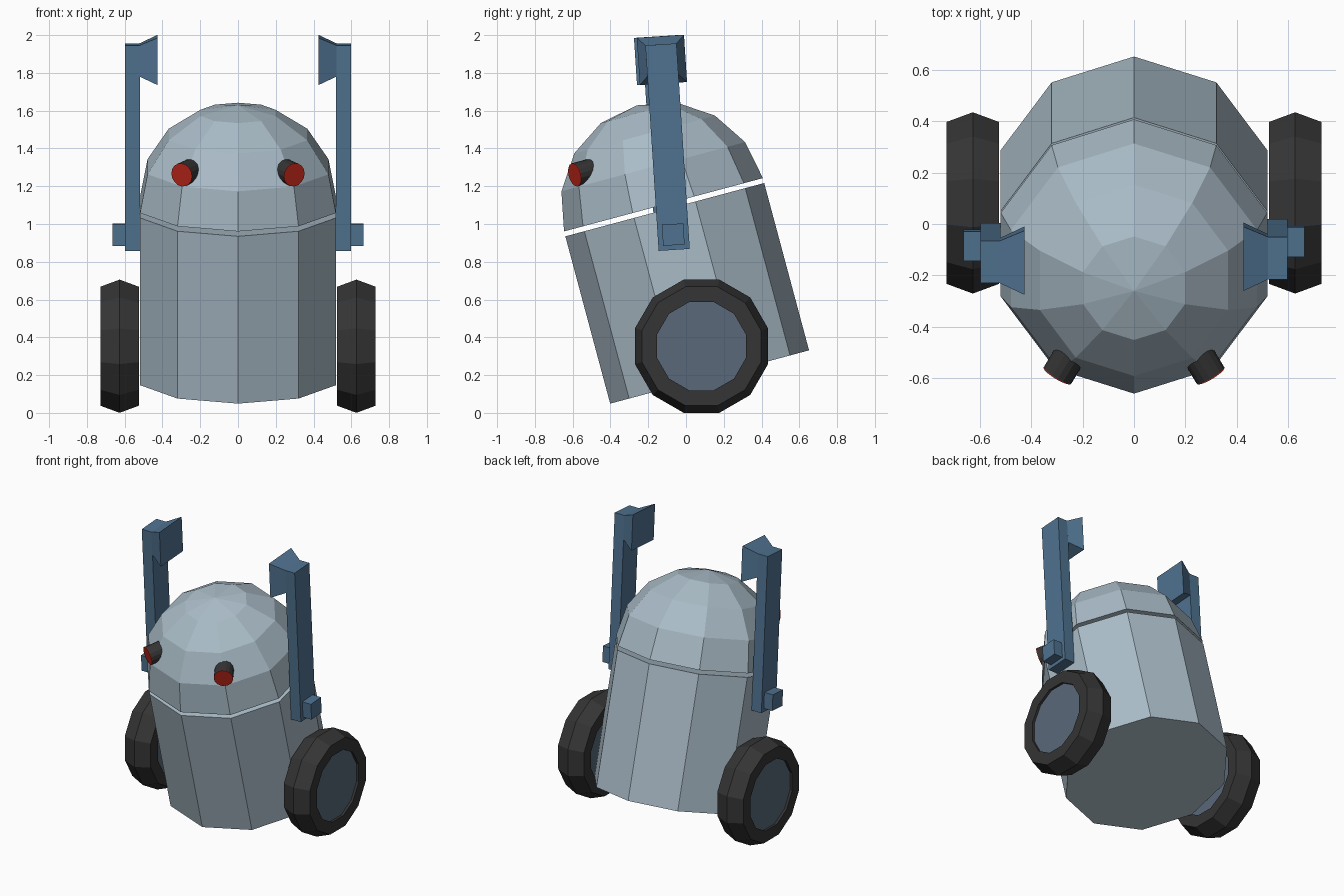
import bpy, bmesh
from math import sin, cos, pi, radians
from mathutils import Matrix, Vector

if "Cube" in bpy.data.objects:
    bpy.data.objects.remove(bpy.data.objects["Cube"])


def material(name, rgb):
    m = bpy.data.materials.new(name)
    m.diffuse_color = (*rgb, 1)
    m.use_nodes = True
    m.node_tree.nodes["Principled BSDF"].inputs["Base Color"].default_value = m.diffuse_color
    return m


SHELL = material("shell", (0.40, 0.50, 0.57))
BLUE = material("arm_blue", (0.08, 0.17, 0.28))
RUBBER = material("rubber", (0.035, 0.035, 0.035))
HUB = material("hub", (0.10, 0.14, 0.19))
RED = material("lens_red", (0.50, 0.02, 0.01))


def finish(name, bm, mat, matrix):
    bmesh.ops.transform(bm, matrix=matrix, verts=bm.verts)
    bmesh.ops.remove_doubles(bm, verts=bm.verts, dist=1e-5)
    bmesh.ops.recalc_face_normals(bm, faces=bm.faces)
    me = bpy.data.meshes.new(name)
    bm.to_mesh(me)
    bm.free()
    me.materials.append(mat)
    ob = bpy.data.objects.new(name, me)
    bpy.context.collection.objects.link(ob)
    return ob


def lathe(name, profile, n, mat, matrix, phase=0.0, ring=False):
    """Revolve (radius, height) points round z; capped, or a closed ring."""
    bm = bmesh.new()
    rows = [[bm.verts.new((r * cos(phase + 2 * pi * i / n), r * sin(phase + 2 * pi * i / n), z))
             for i in range(n)] for r, z in profile]
    pairs = list(zip(rows, rows[1:]))
    if ring:
        pairs.append((rows[-1], rows[0]))
    else:
        for row, (r, _) in ((rows[0], profile[0]), (rows[-1], profile[-1])):
            if r > 0:
                bm.faces.new(row)
    for a, b in pairs:
        for i in range(n):
            j = (i + 1) % n
            bm.faces.new((a[i], a[j], b[j], b[i]))
    return finish(name, bm, mat, matrix)


def box(name, lo, hi, mat, matrix):
    lo, hi = Vector(lo), Vector(hi)
    bm = bmesh.new()
    bmesh.ops.create_cube(bm, size=1)
    fit = Matrix.Translation((lo + hi) / 2) @ Matrix.Diagonal((*(hi - lo), 1))
    return finish(name, bm, mat, matrix @ fit)


# Leaning ten-sided body and dome
lean = Matrix.Translation((0, 0.125, 0.19)) @ Matrix.Rotation(radians(15), 4, 'X')
R, H, GAP = 0.545, 0.917, 0.027
lathe("body", [(R, 0), (R, H)], 10, SHELL, lean, pi / 2)
dome = lean @ Matrix.Translation((0, 0, H + GAP))
lathe("dome", [(R * cos(k * pi / 8), R * sin(k * pi / 8)) if k < 4 else (0, R)
               for k in range(5)], 10, SHELL, dome, pi / 2)

for s, side in ((-1, "left"), (1, "right")):
    # Eyes: local z points outward from the dome
    front = dome.inverted() @ Vector((s * 0.298, -0.59, 1.26))
    eye = (dome @ Matrix.Translation(front) @ Matrix.Rotation(s * radians(30), 4, 'Z')
           @ Matrix.Rotation(radians(90), 4, 'X'))
    barrel = lathe(side + "_eye_barrel", [(0.063, -0.15), (0.063, -0.004)], 16, RUBBER, eye)
    lathe(side + "_eye_lens", [(0.063, -0.004), (0.063, 0)], 16, RED, eye)

    # Wheels with recessed hubs
    axle = Matrix.Translation((s * 0.627, 0.082, 0.353)) @ Matrix.Rotation(s * pi / 2, 4, 'Y')
    lathe(side + "_tyre", [(0.243, -0.102), (0.326, -0.102), (0.365, 0), (0.326, 0.102),
                           (0.243, 0.102)], 12, RUBBER, axle, pi / 12, ring=True)
    lathe(side + "_hub", [(0.243, -0.085), (0.243, 0.085)], 12, HUB, axle, pi / 12)

    # Arms: bar, outer knob, flared pad facing inward
    arm = (Matrix.Translation((0, -0.0625 - (0.015 if s < 0 else 0), 0.863))
           @ Matrix.Rotation(radians(3.7), 4, 'X') @ Matrix.Diagonal((s, 1, 1, 1)))
    box(side + "_arm", (0.52, -0.0825, 0), (0.597, 0.0825, 1.09), BLUE, arm)
    box(side + "_arm_knob", (0.597, -0.057, 0.025), (0.664, 0.057, 0.137), BLUE, arm)
    pad = arm @ Matrix.Translation((0.522, 0, 1.0075)) @ Matrix.Rotation(-pi / 2, 4, 'Y')
    lathe(side + "_arm_pad", [(0.1167, 0), (0.177, 0.096)], 4, BLUE, pad, pi / 4)
